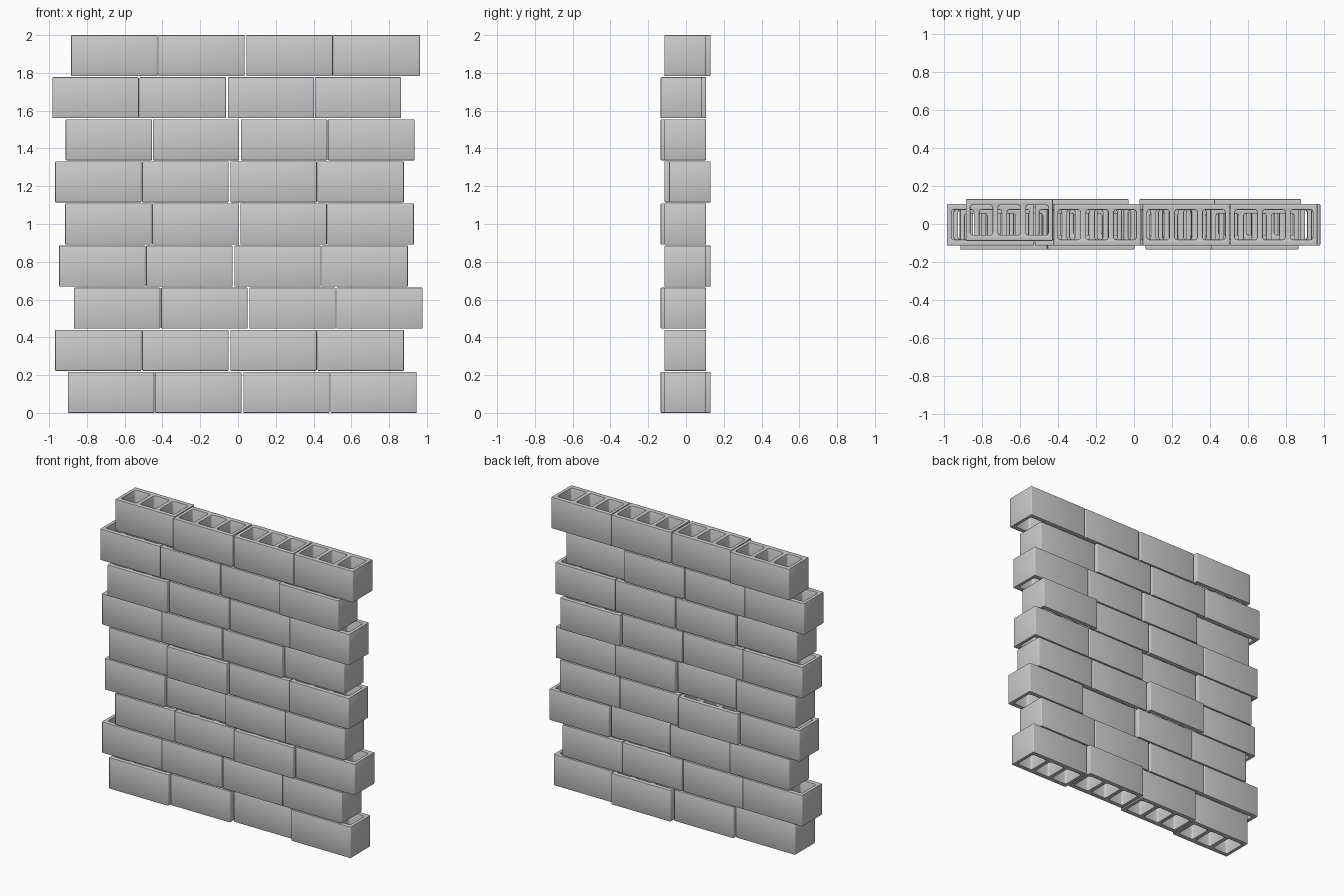
import bpy, bmesh
from math import pi, cos, sin, radians

if "Cube" in bpy.data.objects:
    bpy.data.objects.remove(bpy.data.objects["Cube"])

L, D, H = 0.457, 0.22, 0.217          # block length, depth, height
PITCH = (2.0 - H) / 8                 # row spacing
COLS = (0.0, 0.461, 0.928, 1.389)     # block starts along a row
ROW_X = (-0.90, -0.968, -0.868, -0.947, -0.915, -0.968, -0.912, -0.982, -0.883)
# blocks (row, column) pushed out of line
BASE_Y = -0.004
FORWARD = {(0, 0), (2, 2), (4, 1), (6, 0), (7, 3)}
BACK = {(0, 2), (3, 1), (5, 3), (8, 0)}


def rounded_loop(bm, cx, w, d, r, n=3):
    """Closed loop of edges: rounded rectangle centred on (cx, 0)."""
    verts = []
    for k, (sx, sy) in enumerate(((1, 1), (-1, 1), (-1, -1), (1, -1))):
        for i in range(n + 1):
            a = (k + i / n) * pi / 2
            verts.append(bm.verts.new((cx + sx * (w / 2 - r) + r * cos(a),
                                       sy * (d / 2 - r) + r * sin(a), 0)))
    return [bm.edges.new((verts[i - 1], verts[i])) for i in range(len(verts))]


def block_mesh():
    bm = bmesh.new()
    # outer shell with three through cores
    edges = rounded_loop(bm, 0, L, D, 0.006)
    for cx in (-0.146, 0, 0.146):
        edges += rounded_loop(bm, cx, 0.117, 0.156, 0.012)
    bmesh.ops.triangle_fill(bm, edges=edges, use_beauty=True, normal=(0, 0, 1))
    ext = bmesh.ops.extrude_face_region(bm, geom=bm.faces[:], use_keep_orig=True)
    top = [g for g in ext["geom"] if isinstance(g, bmesh.types.BMVert)]
    bmesh.ops.translate(bm, verts=top, vec=(0, 0, H))
    bmesh.ops.recalc_face_normals(bm, faces=bm.faces[:])
    # soften the top and bottom rims
    rims = [e for e in bm.edges if e.is_manifold and e.calc_face_angle() > 1.0]
    bmesh.ops.bevel(bm, geom=rims, offset=0.004, segments=2, profile=0.5,
                    affect='EDGES')
    me = bpy.data.meshes.new("hollow_block")
    bm.to_mesh(me)
    bm.free()
    me.shade_smooth()
    me.set_sharp_from_angle(angle=radians(35))
    return me


# stack the staggered rows
mesh = block_mesh()
for row, x0 in enumerate(ROW_X):
    for col, dx in enumerate(COLS):
        y = BASE_Y
        if (row, col) in FORWARD:
            y -= 0.02
        elif (row, col) in BACK:
            y += 0.025
        ob = bpy.data.objects.new(f"block_row{row}_{col}", mesh)
        ob.location = (x0 + dx + L / 2, y, row * PITCH)
        bpy.context.collection.objects.link(ob)
